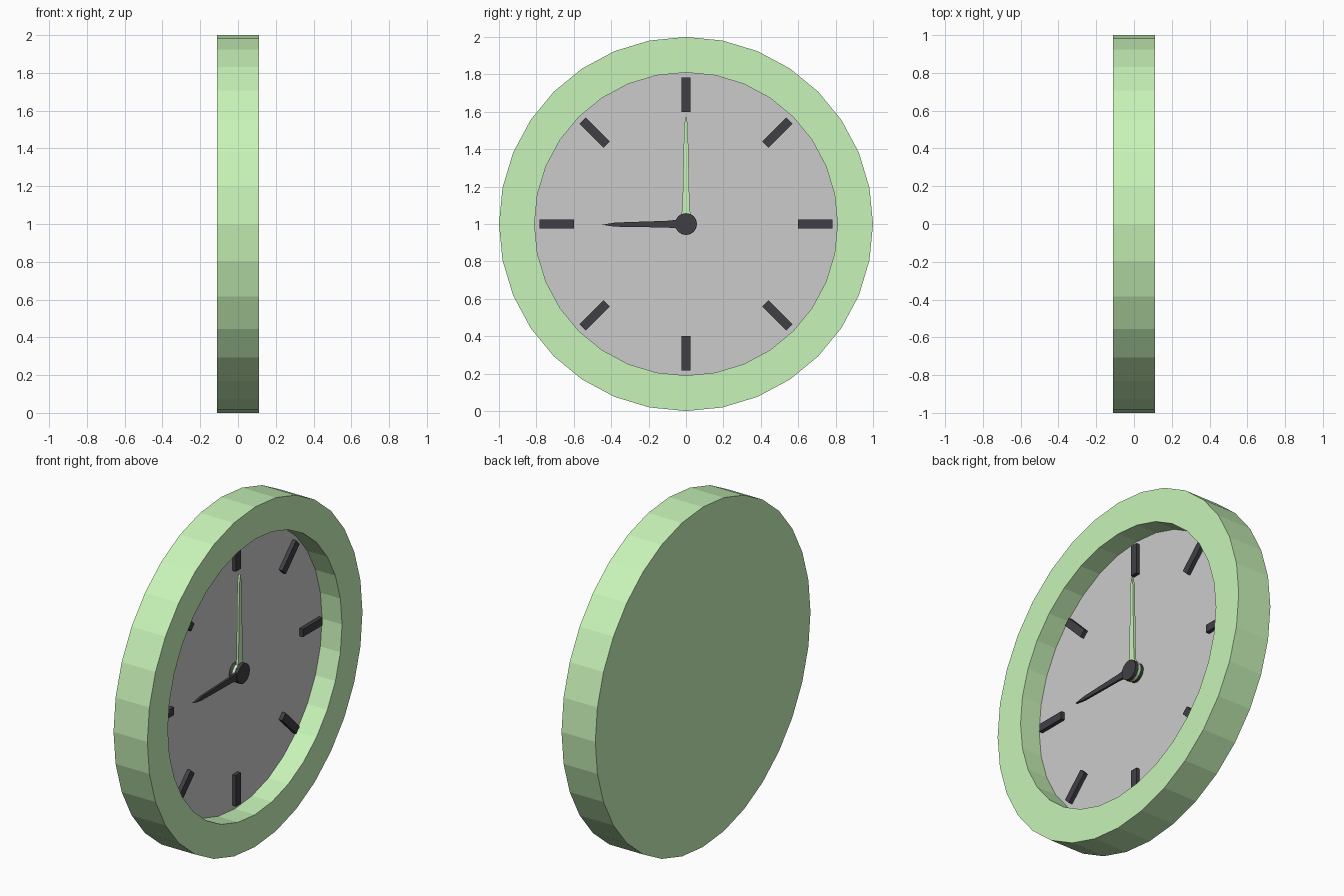
import bpy, bmesh
from math import sin, cos, pi, radians
from mathutils import Matrix, Vector

if "Cube" in bpy.data.objects:
    bpy.data.objects.remove(bpy.data.objects["Cube"])

CENTRE = Matrix.Translation((0, 0, 1))


def material(name, rgb):
    m = bpy.data.materials.new(name)
    m.diffuse_color = (*rgb, 1)
    m.use_nodes = True
    m.node_tree.nodes["Principled BSDF"].inputs["Base Color"].default_value = m.diffuse_color
    return m


green = material("green", (0.58, 0.90, 0.48))
black = material("black", (0.05, 0.05, 0.06))


def finish(name, bm, mat=None, turn=0):
    bmesh.ops.recalc_face_normals(bm, faces=bm.faces)
    me = bpy.data.meshes.new(name)
    bm.to_mesh(me)
    bm.free()
    if mat:
        me.materials.append(mat)
    ob = bpy.data.objects.new(name, me)
    ob.matrix_world = CENTRE @ Matrix.Rotation(turn, 4, 'X')
    bpy.context.collection.objects.link(ob)
    return ob


def ring(r, n=32):
    return [(r * sin(2 * pi * i / n), r * cos(2 * pi * i / n)) for i in range(n)]


def plate(name, outline, x0, x1, mat=None, turn=0):
    """Extrude a (y, z) outline along x."""
    bm = bmesh.new()
    face = bm.faces.new([bm.verts.new((x0, y, z)) for y, z in outline])
    new = bmesh.ops.extrude_face_region(bm, geom=[face], use_keep_orig=True)["geom"]
    bmesh.ops.translate(bm, vec=(x1 - x0, 0, 0),
                        verts=[g for g in new if isinstance(g, bmesh.types.BMVert)])
    return finish(name, bm, mat, turn)


# Case: closed back, outer wall, front rim and inner wall down to the dial
bm = bmesh.new()
loops = [[bm.verts.new((x, y, z)) for y, z in ring(r)]
         for x, r in ((-0.11, 1), (0.11, 1), (0.11, 0.81), (-0.02, 0.81))]
bm.faces.new(loops[0])
for a, b in zip(loops, loops[1:]):
    for i in range(32):
        j = (i + 1) % 32
        bm.faces.new((a[i], a[j], b[j], b[i]))
finish("case", bm, green)

# Dial
bm = bmesh.new()
dial_face = bm.faces.new([bm.verts.new((-0.02, y, z)) for y, z in reversed(ring(0.81))])
dial = finish("dial", bm)
if dial.data.polygons[0].normal.x < 0:
    dial.data.flip_normals()

# Hour marks
for k in range(8):
    plate(f"hour_mark_{k}", [(-0.023, 0.60), (0.023, 0.60), (0.023, 0.782), (-0.023, 0.782)],
          -0.02, 0.003, black, k * pi / 4)


# Hands: half outline mirrored about the z axis
def hand(name, half, x0, x1, mat, turn=0):
    plate(name, half + [(-y, z) for y, z in reversed(half) if y], x0, x1, mat, turn)


hand("minute_hand", [(0.026, 0.0), (0.024, 0.055), (0.019, 0.09), (0.010, 0.53), (0, 0.58)],
     0.003, 0.017, green)
hand("hour_hand", [(0.026, 0.0), (0.022, 0.06), (0.018, 0.10), (0.011, 0.38), (0, 0.45)],
     0.017, 0.030, black, radians(90.5))

# Hub stack: spindle, minute collar, cap
plate("spindle", ring(0.055, 16), -0.02, 0.003, black)
plate("minute_collar", ring(0.059, 16), 0.003, 0.017, green)
plate("hub_cap", ring(0.058, 16), 0.017, 0.037, black)
